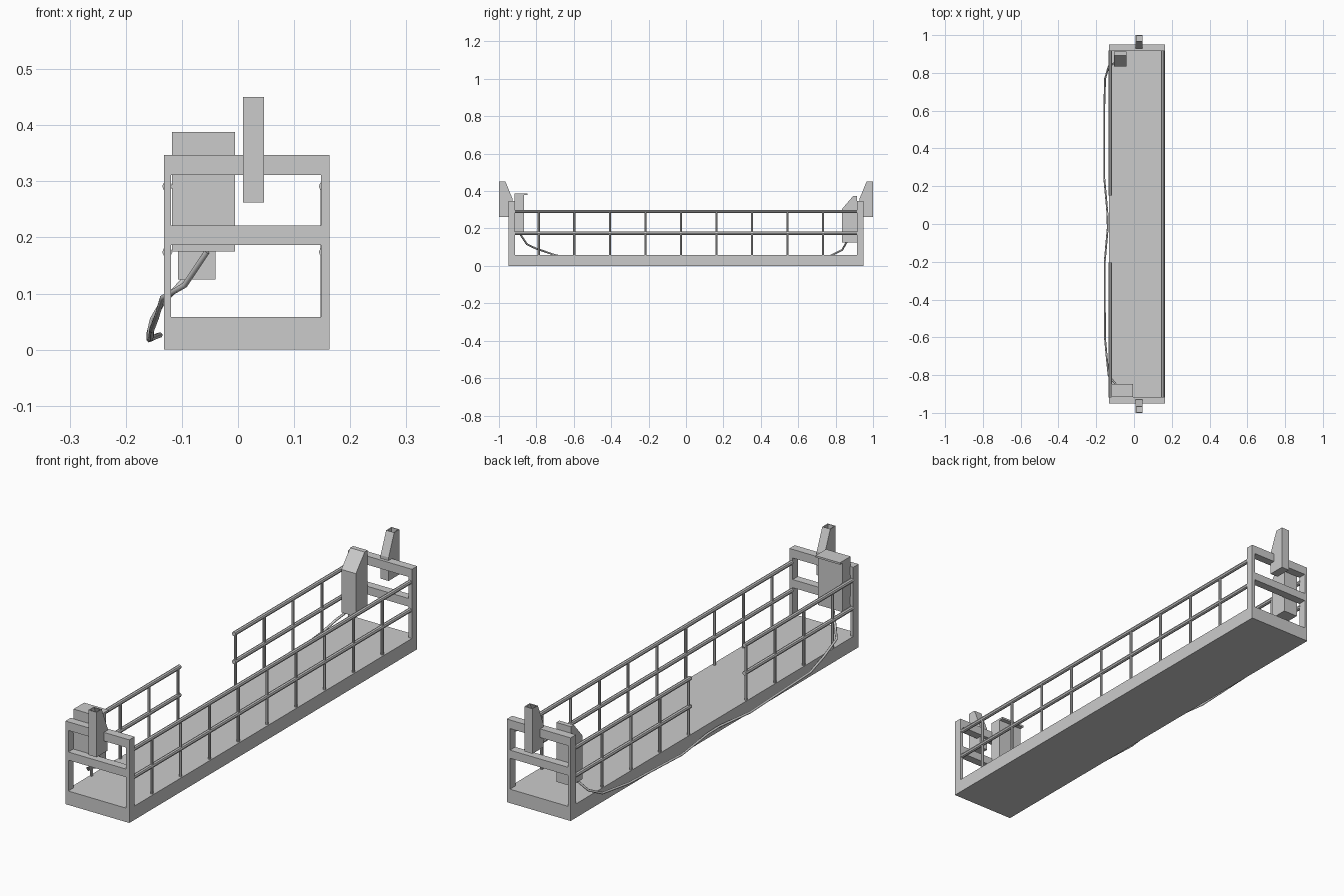
import bpy, bmesh
from mathutils import Vector

if "Cube" in bpy.data.objects:
    bpy.data.objects.remove(bpy.data.objects["Cube"])


def finish(bm, name):
    bmesh.ops.recalc_face_normals(bm, faces=bm.faces)
    me = bpy.data.meshes.new(name)
    bm.to_mesh(me)
    bm.free()
    ob = bpy.data.objects.new(name, me)
    bpy.context.collection.objects.link(ob)
    return ob


def prism(name, profile, x0, x1, open_edge=None):
    """Extrude a (y, z) profile along x; optionally leave one side face out."""
    bm = bmesh.new()
    a = [bm.verts.new((x0, y, z)) for y, z in profile]
    b = [bm.verts.new((x1, y, z)) for y, z in profile]
    n = len(profile)
    bm.faces.new(a)
    bm.faces.new(b[::-1])
    for i in range(n):
        if i != open_edge:
            j = (i + 1) % n
            bm.faces.new((a[i], b[i], b[j], a[j]))
    return finish(bm, name)


def box(name, x0, x1, y0, y1, z0, z1):
    return prism(name, [(y0, z0), (y1, z0), (y1, z1), (y0, z1)], x0, x1)


def rod(name, p, q, r):
    p, q = Vector(p), Vector(q)
    bm = bmesh.new()
    bmesh.ops.create_cone(bm, cap_ends=True, segments=8, radius1=r, radius2=r, depth=(q - p).length)
    rot = (q - p).to_track_quat('Z', 'Y').to_matrix().to_4x4()
    rot.translation = (p + q) / 2
    bm.transform(rot)
    return finish(bm, name)


# Platform deck
X0, X1 = -0.132, 0.163
box("deck", X0, X1, -0.95, 0.95, 0, 0.058)

for s, tag in ((-1, "front"), (1, "back")):
    ya, yb = sorted((s * 0.915, s * 0.95))
    # End frame: two posts and two cross bars
    box(tag + "_left_post", X0, -0.119, ya, yb, 0.058, 0.347)
    box(tag + "_right_post", 0.148, X1, ya, yb, 0.058, 0.347)
    box(tag + "_mid_bar", -0.119, 0.148, ya, yb, 0.187, 0.221)
    box(tag + "_top_bar", -0.119, 0.148, ya, yb, 0.311, 0.347)
    # Hollow hoist bracket, open at the top
    prof = [(0.965, 0.45), (1.0, 0.45), (1.0, 0.262), (0.928, 0.262), (0.928, 0.36)]
    br = prism(tag + "_hoist_bracket", [(s * y, z) for y, z in prof], 0.009, 0.046, open_edge=0)
    m = br.modifiers.new("wall", 'SOLIDIFY')
    m.thickness, m.offset = 0.005, -1

# Guard rails; the left side has an entry gap
posts = [-0.787 + 0.19 * i for i in range(9)]
for side, x, spans in (("right", 0.153, [(-0.918, 0.918)]),
                       ("left", -0.126, [(-0.918, -0.205), (0.152, 0.918)])):
    for k, (a, b) in enumerate(spans):
        for z, lvl in ((0.174, "mid"), (0.291, "top")):
            rod(f"{side}_{lvl}_rail_{k}", (x, a, z), (x, b, z), 0.009)
        for i, y in enumerate(posts):
            if a - 0.02 < y < b + 0.02:
                rod(f"{side}_rail_post_{k}_{i}", (x, y, 0.05), (x, y, 0.291), 0.006)

# Control cabinet with overhanging lid at the front
box("control_cabinet", -0.118, -0.005, -0.917, -0.865, 0.175, 0.381)
box("control_cabinet_lid", -0.118, -0.005, -0.917, -0.847, 0.380, 0.388)

# Slope-topped motor box at the back
prism("motor_box", [(0.835, 0.125), (0.835, 0.305), (0.893, 0.373), (0.913, 0.373), (0.913, 0.125)],
      -0.107, -0.04)

# Cable slung along the left side
path = [(-0.055, -0.89, 0.175), (-0.095, -0.85, 0.115), (-0.135, -0.80, 0.092), (-0.145, -0.70, 0.058),
        (-0.154, -0.60, 0.035), (-0.155, -0.20, 0.020), (-0.139, -0.02, 0.026), (-0.141, 0.06, 0.026),
        (-0.158, 0.25, 0.018), (-0.158, 0.60, 0.032), (-0.153, 0.77, 0.053), (-0.134, 0.835, 0.085),
        (-0.09, 0.86, 0.13)]
cu = bpy.data.curves.new("cable", 'CURVE')
cu.dimensions = '3D'
cu.bevel_depth = 0.005
cu.bevel_resolution = 1
cu.use_fill_caps = True
sp = cu.splines.new('POLY')
sp.points.add(len(path) - 1)
for pt, co in zip(sp.points, path):
    pt.co = (*co, 1)
bpy.context.collection.objects.link(bpy.data.objects.new("cable", cu))
